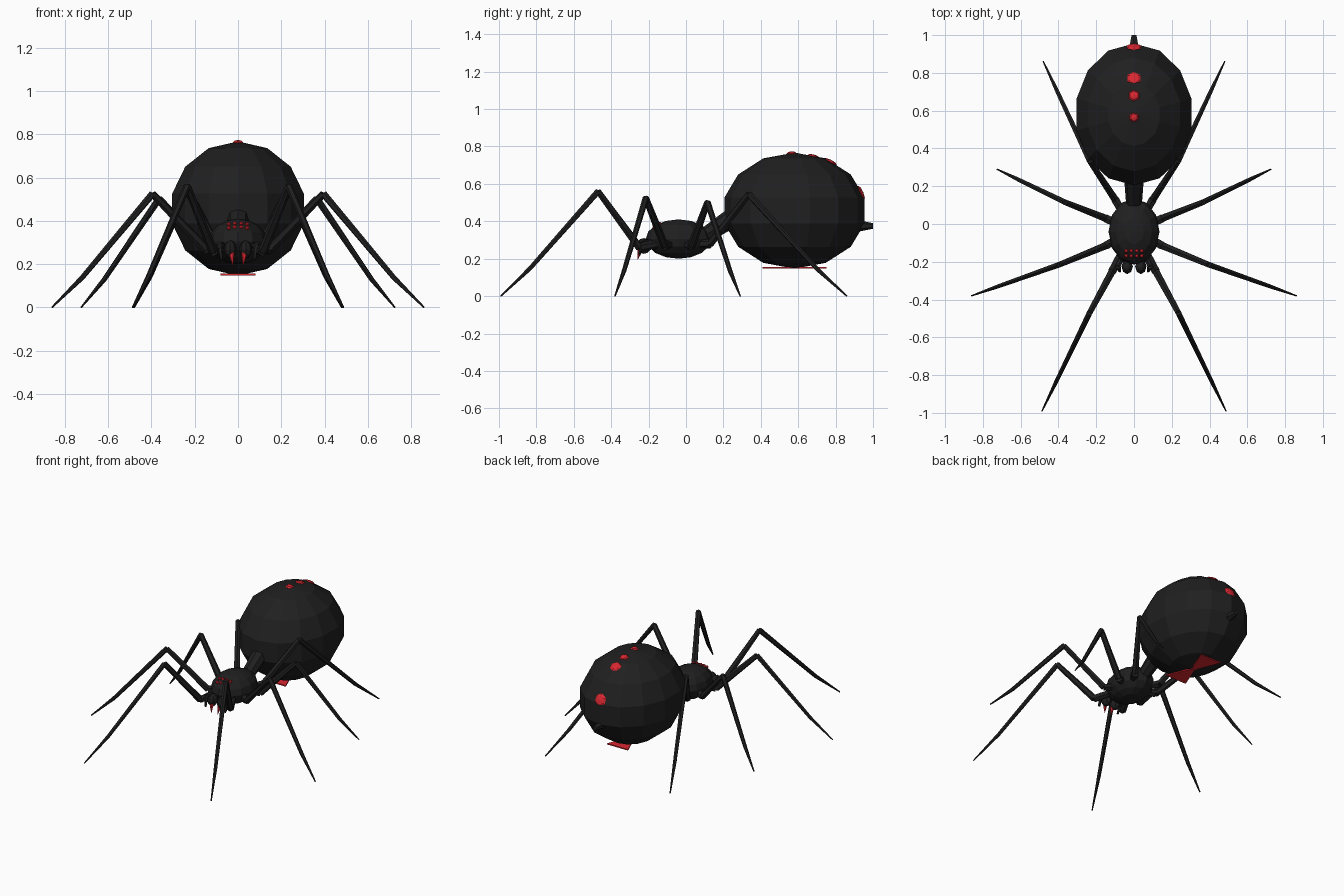
import bpy, bmesh
from mathutils import Vector, Matrix

cube = bpy.data.objects.get("Cube")
if cube:
    bpy.data.objects.remove(cube, do_unlink=True)


def material(name, rgb):
    m = bpy.data.materials.new(name)
    m.use_nodes = True
    m.diffuse_color = (*rgb, 1)
    m.node_tree.nodes["Principled BSDF"].inputs["Base Color"].default_value = (*rgb, 1)
    return m


BLACK = material("body_black", (0.014, 0.014, 0.014))
RED = material("marking_red", (0.7, 0.02, 0.03))


def finish(name, bm, mat):
    bmesh.ops.recalc_face_normals(bm, faces=bm.faces)
    me = bpy.data.meshes.new(name)
    bm.to_mesh(me)
    bm.free()
    me.materials.append(mat)
    ob = bpy.data.objects.new(name, me)
    bpy.context.collection.objects.link(ob)
    return ob


def ball(name, loc, radii, segs, rings, mat, normal=(0, 0, 1)):
    """Faceted ellipsoid whose pole points along normal."""
    bm = bmesh.new()
    bmesh.ops.create_uvsphere(bm, u_segments=segs, v_segments=rings, radius=1)
    turn = Vector((0, 0, 1)).rotation_difference(Vector(normal)).to_matrix().to_4x4()
    bm.transform(Matrix.Translation(loc) @ turn @ Matrix.Diagonal((*radii, 1)))
    return finish(name, bm, mat)


def add_limb(bm, a, b, r1, r2, sides=6):
    """Tapered rod from a to b."""
    a, b = Vector(a), Vector(b)
    turn = (b - a).to_track_quat('Z', 'Y').to_matrix().to_4x4()
    bmesh.ops.create_cone(bm, cap_ends=True, segments=sides, radius1=r1, radius2=r2,
                          depth=(b - a).length,
                          matrix=Matrix.Translation((a + b) / 2) @ turn)


def limb(name, points, radii, mat, sides=6):
    """Chain of tapered rods; radii holds a start and end pair per rod."""
    bm = bmesh.new()
    for a, b, (r1, r2) in zip(points, points[1:], radii):
        add_limb(bm, a, b, r1, r2, sides)
    return finish(name, bm, mat)


# Body
CENTRE, SIZE = Vector((0, 0.58, 0.457)), Vector((0.32, 0.385, 0.31))
ball("abdomen", CENTRE, SIZE, 14, 7, BLACK)
ball("head_thorax", (0, -0.04, 0.305), (0.135, 0.175, 0.105), 12, 8, BLACK)
limb("waist", [(0, 0.08, 0.31), (0, 0.28, 0.44)], [(0.04, 0.055)], BLACK, 8)
limb("spinneret", [(0, 0.9, 0.375), (0, 1.0, 0.375)], [(0.035, 0.015)], BLACK)

# Red spots along the back, laid flat on the abdomen
for i, (y, z, r) in enumerate([(0.565, 0.762, 0.027), (0.68, 0.746, 0.033),
                               (0.77, 0.718, 0.04), (0.937, 0.55, 0.043)]):
    p = Vector((0, y, z))
    d = p - CENTRE
    n = Vector((0, d.y / SIZE.y ** 2, d.z / SIZE.z ** 2)).normalized()
    ball(f"back_spot_{i + 1}", p, (r, r, 0.012), 6, 4, RED, n)

# Hourglass plate under the abdomen
bm = bmesh.new()
for s in (-1, 1):
    tri = [bm.verts.new((x, 0.58 + s * y, 0.148))
           for x, y in ((0, -0.03), (0.08, 0.17), (-0.08, 0.17))]
    face = bm.faces.new(tri)
    top = bmesh.ops.extrude_face_region(bm, geom=[face])["geom"]
    bmesh.ops.translate(bm, vec=(0, 0, 0.008),
                        verts=[v for v in top if isinstance(v, bmesh.types.BMVert)])
finish("hourglass", bm, RED)

# Legs: hip, coxa end, knee, foot
LEGS = {
    "front": [(0.06, -0.14, 0.28), (0.115, -0.25, 0.26), (0.235, -0.47, 0.56), (0.487, -0.99, 0)],
    "second": [(0.09, -0.08, 0.28), (0.15, -0.115, 0.27), (0.395, -0.215, 0.525), (0.86, -0.38, 0)],
    "third": [(0.09, 0.0, 0.28), (0.15, 0.03, 0.27), (0.365, 0.115, 0.502), (0.725, 0.29, 0)],
    "rear": [(0.06, 0.06, 0.28), (0.1, 0.13, 0.28), (0.235, 0.335, 0.545), (0.48, 0.86, 0)],
}
THICK = [(0.022, 0.025), (0.022, 0.017), (0.017, 0.012), (0.012, 0.004)]
for side, s in (("left", 1), ("right", -1)):
    for name, pts in LEGS.items():
        hip, coxa, knee, foot = [Vector((p[0] * s, p[1], p[2])) for p in pts]
        ankle = knee.lerp(foot, 0.7) - Vector((0, 0, 0.02))
        limb(f"{name}_leg_{side}", [hip, coxa, knee, ankle, foot], THICK, BLACK)

    # Jaws, fangs and feelers
    ball(f"jaw_{side}", (0.036 * s, -0.225, 0.268), (0.03, 0.04, 0.042), 8, 6, BLACK)
    limb(f"fang_{side}", [(0.03 * s, -0.245, 0.25), (0.024 * s, -0.258, 0.195)],
         [(0.015, 0.001)], RED)
    limb(f"feeler_{side}", [(0.06 * s, -0.17, 0.28), (0.085 * s, -0.225, 0.29),
                            (0.075 * s, -0.25, 0.22)],
         [(0.016, 0.015), (0.015, 0.007)], BLACK)

    # Two rows of eyes
    for row, (y, z) in enumerate([(-0.142, 0.388), (-0.168, 0.372)]):
        for k in (0.015, 0.042):
            ball(f"eye_{side}_{row}_{k}", (k * s, y, z - k * 0.12), (0.011,) * 3, 6, 4, RED)
